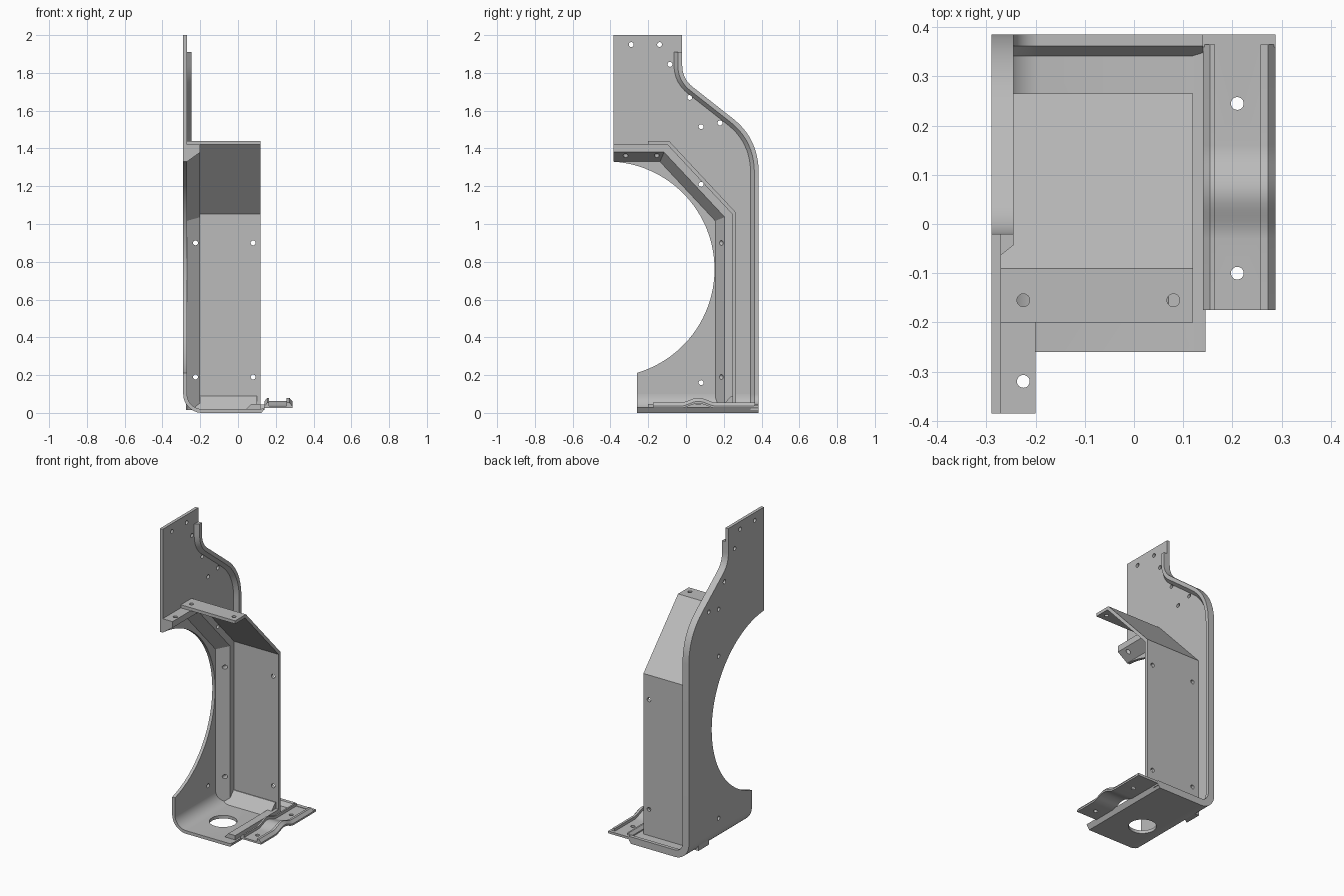
import bpy, bmesh, math
from mathutils import Vector, Matrix

if "Cube" in bpy.data.objects:
    bpy.data.objects.remove(bpy.data.objects["Cube"])

grey = bpy.data.materials.new("bracket_grey")
grey.use_nodes = True
grey.diffuse_color = (0.5, 0.5, 0.5, 1)
grey.node_tree.nodes["Principled BSDF"].inputs["Base Color"].default_value = (0.5, 0.5, 0.5, 1)


def make(name, bm):
    bmesh.ops.recalc_face_normals(bm, faces=bm.faces)
    mesh = bpy.data.meshes.new(name)
    bm.to_mesh(mesh)
    bm.free()
    mesh.materials.append(grey)
    obj = bpy.data.objects.new(name, mesh)
    bpy.context.collection.objects.link(obj)
    return obj


def loft(name, sections):
    """Solid through a list of matching closed sections."""
    bm = bmesh.new()
    rings = [[bm.verts.new(p) for p in s] for s in sections]
    n = len(rings[0])
    for a, b in zip(rings, rings[1:]):
        for i in range(n):
            j = (i + 1) % n
            bm.faces.new((a[i], a[j], b[j], b[i]))
    bm.faces.new(rings[0])
    bm.faces.new(rings[-1])
    return make(name, bm)


def extrude_x(name, profile, x0, x1):
    return loft(name, [[(x, y, z) for y, z in profile] for x in (x0, x1)])


def extrude_y(name, profile, y0, y1):
    return loft(name, [[(x, y, z) for x, z in profile] for y in (y0, y1)])


def inward(path):
    """Mitred inward normals of a (y, z) path."""
    pts = [Vector(p) for p in path]
    segs = [(b - a).normalized() for a, b in zip(pts, pts[1:])]
    nrm = [Vector((t.y, -t.x)) for t in segs]
    out = [nrm[0]]
    for a, b in zip(nrm, nrm[1:]):
        m = (a + b).normalized()
        out.append(m / m.dot(a))
    return out + [nrm[-1]]


def offset(path, d):
    return [tuple(Vector(p) + n * d) for p, n in zip(path, inward(path))]


def fillet(a, c, b, steps=10):
    a, b, c = Vector(a), Vector(b), Vector(c)
    return [tuple(a * (1 - t) ** 2 + c * 2 * t * (1 - t) + b * t * t)
            for t in (i / steps for i in range(steps + 1))]


def arc(cx, cy, r, a0, a1, steps):
    return [(cx + r * math.cos(a), cy + r * math.sin(a))
            for a in (math.radians(a0 + (a1 - a0) * i / steps) for i in range(steps + 1))]


OUT, IN, BACK, BEND = -0.29, -0.27, 0.385, 0.1

# Side plate with the large round cutaway
back_edge = (fillet((-0.02, 1.84), (-0.02, 1.77), (0.035, 1.726))
             + fillet((0.25, 1.557), (BACK, 1.45), (BACK, 1.27)))
cutaway = arc(-0.42, 0.76, 0.571, -73.7, 86.5, 48)
plate = extrude_x("side_plate",
                  [(-0.385, 2), (-0.02, 2)] + back_edge
                  + [(BACK, BEND), (-0.26, BEND)] + cutaway + [(-0.385, 1.33)], OUT, IN)

# Floor with its bend up into the side plate
bend_x = OUT + BEND
floor = extrude_y("floor_plate",
                  arc(bend_x, BEND, BEND, 180, 270, 12) + [(0.125, 0), (0.145, 0.03), (0.12, 0.02)]
                  + arc(bend_x, BEND, BEND - 0.02, 270, 180, 12), -0.26, BACK)

# Raised chamfered rim that follows the back edge, the bend and the floor
rim_path = [(-0.02, 1.91)] + back_edge + [(BACK, BEND)]
stations = [(Vector((IN, y, z)), Vector((0, n.x, n.y)), Vector((1, 0, 0)))
            for (y, z), n in zip(rim_path, inward(rim_path))]
for x, z in arc(bend_x, BEND, BEND - 0.02, 180, 270, 12)[1:]:
    h = Vector((bend_x - x, 0, BEND - z)).normalized()
    stations.append((Vector((x, BACK, z)), Vector((0, -1, 0)), h))
stations.append((Vector((0.14, BACK, 0.02)), Vector((0, -1, 0)), Vector((0, 0, 1))))
rim_section = [(0, -0.005), (0, 0.025), (0.023, 0.025), (0.043, 0), (0.043, -0.005)]
rim = loft("back_rim", [[p + o * d + h * k for d, k in rim_section] for p, o, h in stations])

# Bent back panel
outer = [(-0.2, 1.44), (-0.09, 1.44), (0.265, 1.06), (0.265, 0.015)]
inner = offset(outer, 0.02)
panel = extrude_x("back_panel", outer + inner[::-1], IN - 0.005, 0.12)

# Chamfered support rib between the panel and the side plate
rib_path = [(-0.385, inner[0][1])] + inner[1:]
rib_section = [(-0.275, 0), (-0.2, 0), (-0.2, 0.04), (IN, 0.09), (-0.275, 0.09)]
rib = loft("support_rib", [[(x, y + n.x * d, z + n.y * d) for x, d in rib_section]
                           for (y, z), n in zip(rib_path, inward(rib_path))])

# Floor stiffeners
fillet_bar = extrude_x("floor_chamfer", [(0.17, 0.015), (0.25, 0.015), (0.25, 0.09), (0.24, 0.09)],
                       -0.24, 0.1)
edge_bar = extrude_y("floor_edge_bar", [(0.04, 0.015), (0.12, 0.015), (0.12, 0.048), (0.07, 0.048)],
                     -0.2, 0.25)

# Humped side rail with two lips
rail_section = [(0.14, 0.025), (0.288, 0.025), (0.288, 0.036), (0.272, 0.055), (0.257, 0.055),
                (0.257, 0.037), (0.165, 0.037), (0.165, 0.055), (0.155, 0.055), (0.14, 0.036)]
hump_start, hump_end = -0.03, 0.16
hump = [hump_start + (hump_end - hump_start) * i / 16 for i in range(17)]


def lift(y):
    t = min(max((y - hump_start) / (hump_end - hump_start), 0), 1)
    return 0.0125 * (1 - math.cos(2 * math.pi * t))


rail = loft("side_rail", [[(x, y, z + lift(y)) for x, z in rail_section]
                          for y in [-0.175] + hump + [0.365]])
rail_end = extrude_y("rail_end", [(0.13, 0.025), (0.288, 0.025), (0.288, 0.04), (0.13, 0.04)],
                     0.36, BACK)


# Holes
def cutter(name, axis, holes, lo, hi):
    bm = bmesh.new()
    turn = {"X": Matrix.Rotation(math.pi / 2, 4, "Y"),
            "Y": Matrix.Rotation(math.pi / 2, 4, "X"), "Z": Matrix()}[axis]
    mid = (lo + hi) / 2
    for a, b, r in holes:
        pos = {"X": (mid, a, b), "Y": (a, mid, b), "Z": (a, b, mid)}[axis]
        bmesh.ops.create_cone(bm, cap_ends=True, segments=24, radius1=r, radius2=r,
                              depth=hi - lo, matrix=Matrix.Translation(pos) @ turn)
    obj = make(name, bm)
    obj.hide_render = True
    return obj


R = 0.013
side_holes = cutter("side_hole_cutter", "X",
                    [(y, z, R) for y, z in ((-0.29, 1.95), (-0.14, 1.95), (-0.085, 1.845), (0.02, 1.67),
                                            (0.08, 1.515), (0.18, 1.535), (0.08, 1.21), (0.08, 0.16))],
                    -0.33, -0.18)
panel_holes = cutter("panel_hole_cutter", "Y",
                     [(x, z, R) for x in (-0.225, 0.08) for z in (0.19, 0.9)], 0.1, 0.3)
top_holes = cutter("top_hole_cutter", "Z",
                   [(-0.225, -0.155, R), (0.08, -0.155, R), (-0.225, -0.32, R)], 1.3, 1.5)
floor_holes = cutter("floor_hole_cutter", "Z",
                     [(-0.087, -0.027, 0.082), (0.21, -0.1, R), (0.21, 0.245, R)], -0.05, 0.12)

cuts = {plate: [side_holes], rib: [side_holes, panel_holes, top_holes],
        panel: [panel_holes, top_holes], floor: [floor_holes], rail: [floor_holes]}
for obj in (plate, floor, rim, panel, rib, fillet_bar, edge_bar, rail, rail_end):
    bpy.ops.object.select_all(action="DESELECT")
    obj.select_set(True)
    bpy.context.view_layer.objects.active = obj
    for c in cuts.get(obj, []):
        mod = obj.modifiers.new("holes", "BOOLEAN")
        mod.operation, mod.solver, mod.object = "DIFFERENCE", "EXACT", c
        bpy.ops.object.modifier_apply(modifier=mod.name)
    bpy.ops.object.shade_smooth_by_angle(angle=math.radians(25))

for c in (side_holes, panel_holes, top_holes, floor_holes):
    bpy.data.objects.remove(c)
